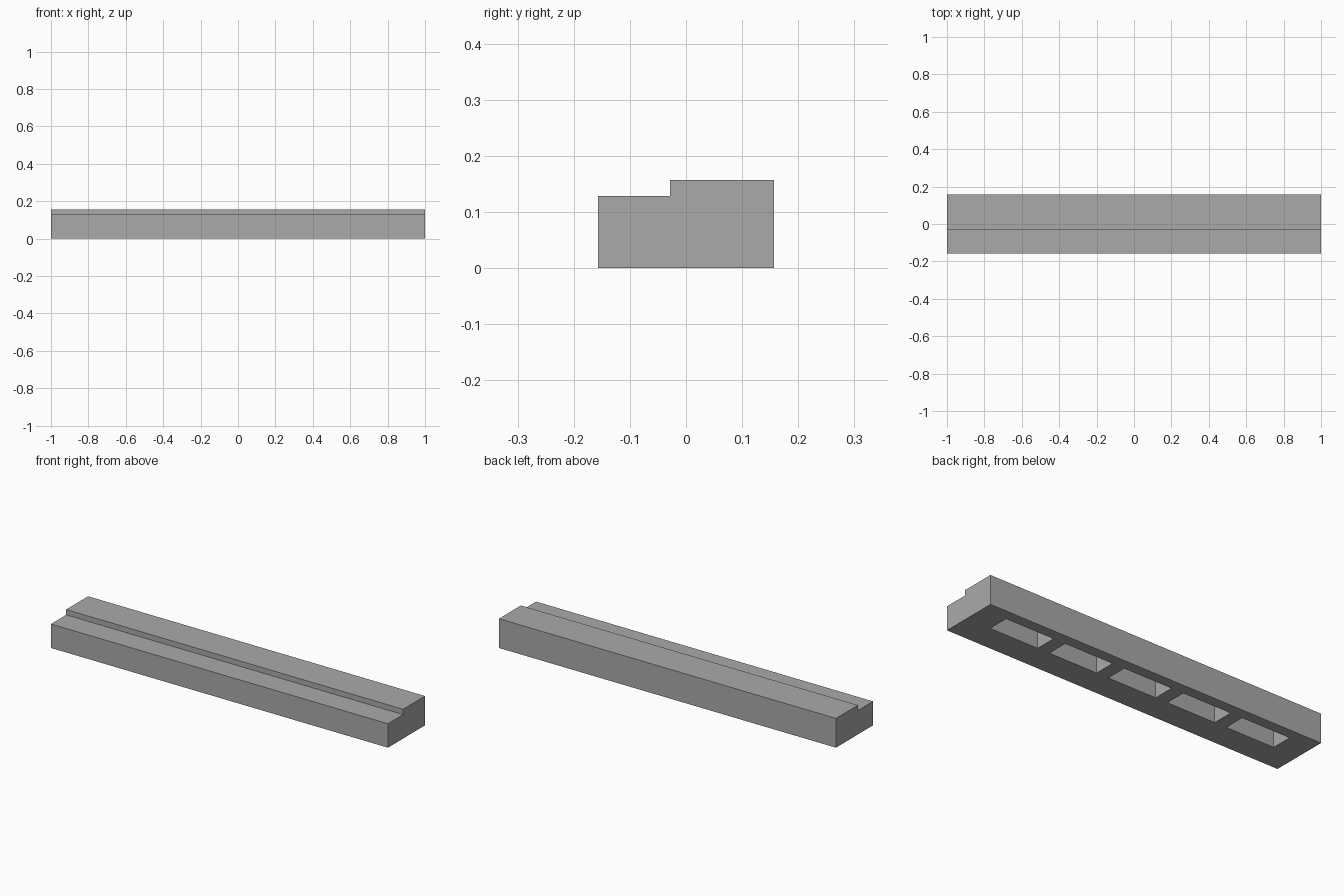
import bpy
import bmesh

if "Cube" in bpy.data.objects:
    bpy.data.objects.remove(bpy.data.objects["Cube"], do_unlink=True)

U = 1 / 14  # design unit

grey = bpy.data.materials.new("plain_grey")
grey.use_nodes = True
colour = (0.4, 0.4, 0.4, 1)
grey.diffuse_color = colour
grey.node_tree.nodes["Principled BSDF"].inputs["Base Color"].default_value = colour


def extrude_x(name, profile, x0, x1):
    """Solid made by sweeping a (y, z) profile along x."""
    bm = bmesh.new()
    face = bm.faces.new([bm.verts.new((x0, y * U, z * U)) for y, z in profile])
    swept = bmesh.ops.extrude_face_region(bm, geom=[face])["geom"]
    verts = [v for v in swept if isinstance(v, bmesh.types.BMVert)]
    bmesh.ops.translate(bm, verts=verts, vec=(x1 - x0, 0, 0))
    bmesh.ops.recalc_face_normals(bm, faces=bm.faces)
    mesh = bpy.data.meshes.new(name)
    bm.to_mesh(mesh)
    bm.free()
    mesh.materials.append(grey)
    obj = bpy.data.objects.new(name, mesh)
    bpy.context.collection.objects.link(obj)
    return obj


# Stepped bar: low ledge at the front, raised band behind it
bar = extrude_x("stepped_bar",
                [(-2.2, 0), (2.2, 0), (2.2, 2.2), (-0.4, 2.2), (-0.4, 1.8), (-2.2, 1.8)],
                -1, 1)

# Five blind pockets cut into the underside
for i in range(-2, 3):
    centre = i * 5 * U
    cutter = extrude_x("pocket_cutter", [(-0.2, -1), (1.4, -1), (1.4, 1.6), (-0.2, 1.6)],
                       centre - 2 * U, centre + 2 * U)
    cutter.hide_render = True
    cutter.hide_viewport = True
    cutter.display_type = 'WIRE'
    cut = bar.modifiers.new("pocket", 'BOOLEAN')
    cut.operation = 'DIFFERENCE'
    cut.solver = 'EXACT'
    cut.object = cutter
